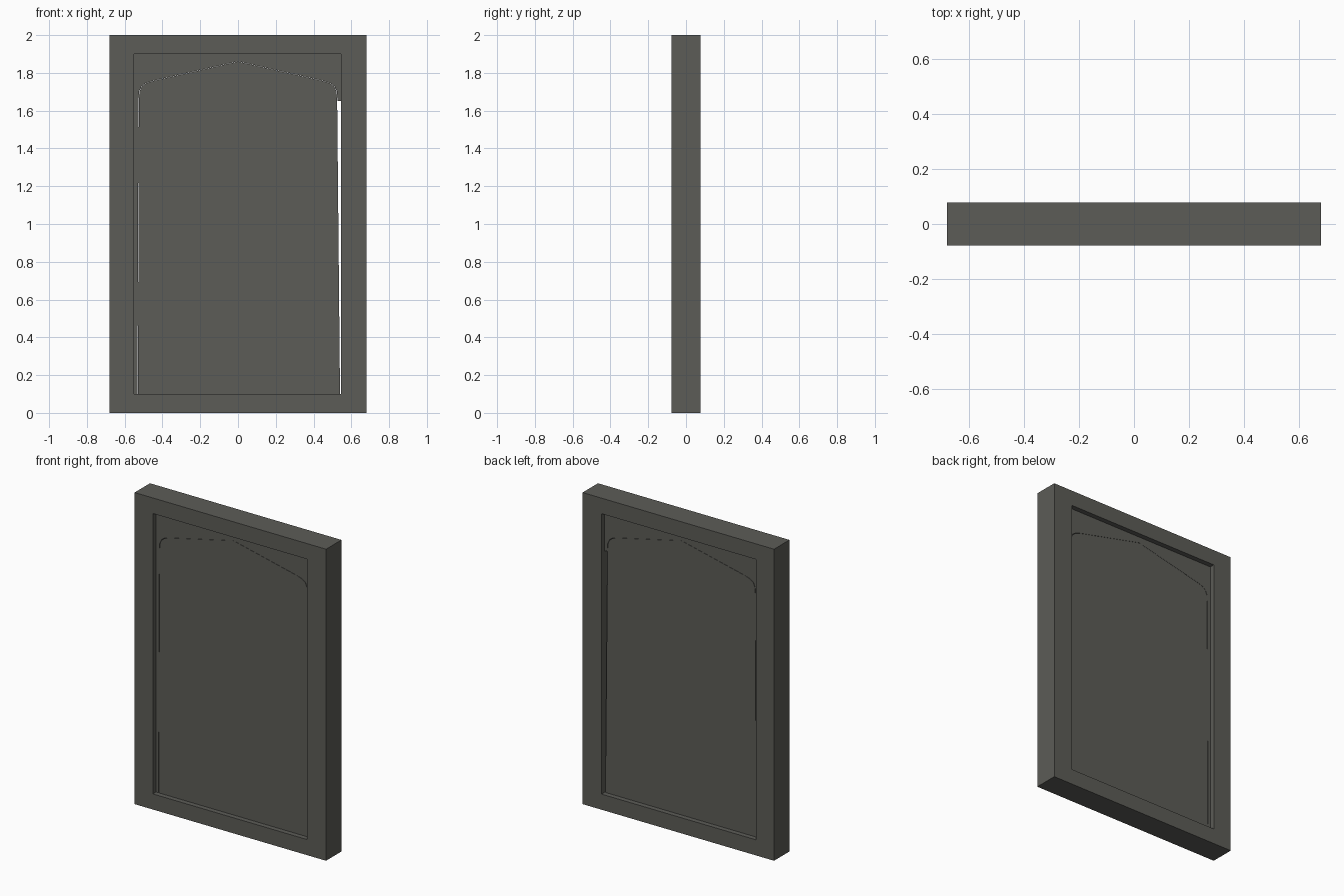
import bpy, bmesh

if "Cube" in bpy.data.objects:
    bpy.data.objects.remove(bpy.data.objects["Cube"])

mat = bpy.data.materials.new("dark warm grey")
mat.diffuse_color = (0.107, 0.107, 0.095, 1)
mat.use_nodes = True
mat.node_tree.nodes["Principled BSDF"].inputs["Base Color"].default_value = mat.diffuse_color


def prism(name, outline, y0, y1):
    """Extrude an x/z outline between two y depths."""
    bm = bmesh.new()
    face = bm.faces.new([bm.verts.new((x, y0, z)) for x, z in outline])
    ext = bmesh.ops.extrude_face_region(bm, geom=[face])
    moved = [g for g in ext["geom"] if isinstance(g, bmesh.types.BMVert)]
    bmesh.ops.translate(bm, verts=moved, vec=(0, y1 - y0, 0))
    bmesh.ops.recalc_face_normals(bm, faces=bm.faces)
    me = bpy.data.meshes.new(name)
    bm.to_mesh(me)
    bm.free()
    me.materials.append(mat)
    ob = bpy.data.objects.new(name, me)
    bpy.context.collection.objects.link(ob)
    return ob


def rect(x0, x1, z0, z1):
    return [(x0, z0), (x1, z0), (x1, z1), (x0, z1)]


W, D, L, R, B, T = 0.68, 0.078, -0.55, 0.545, 0.10, 1.90

# Outer frame: one block with a rectangular opening
frame = prism("frame", rect(-W, W, 0, 2), -D, D)
cutter = prism("opening_cutter", rect(L, R, B, T), -0.2, 0.2)
cutter.hide_render = True
cut = frame.modifiers.new("opening", "BOOLEAN")
cut.operation = "DIFFERENCE"
cut.object = cutter
cut.solver = "EXACT"
bpy.context.view_layer.objects.active = frame
bpy.ops.object.modifier_apply(modifier=cut.name)
bpy.data.objects.remove(cutter)

# Flattened pointed arch, left shoulder to apex to right shoulder
half = [(-0.525, 1.65), (-0.522, 1.70), (-0.51, 1.728), (-0.487, 1.745), (-0.45, 1.757)]
arch = half + [(0, 1.86)] + [(-x, z) for x, z in reversed(half)]

# Door leaf, slightly tapered, leaving a thin slit on the right
prism("door_leaf", [(-0.53, B)] + arch + [(0.54, B)], -0.046, 0.046)

# Infill above the arch, with a narrow leg down the left side only
gap = [(x * 1.003, z + 0.001) for x, z in arch]
infill = [(L, B), (-0.532, B)] + gap + [(R, 1.65), (R, T), (L, T)]
prism("arch_infill", infill, -0.046, 0.046)
